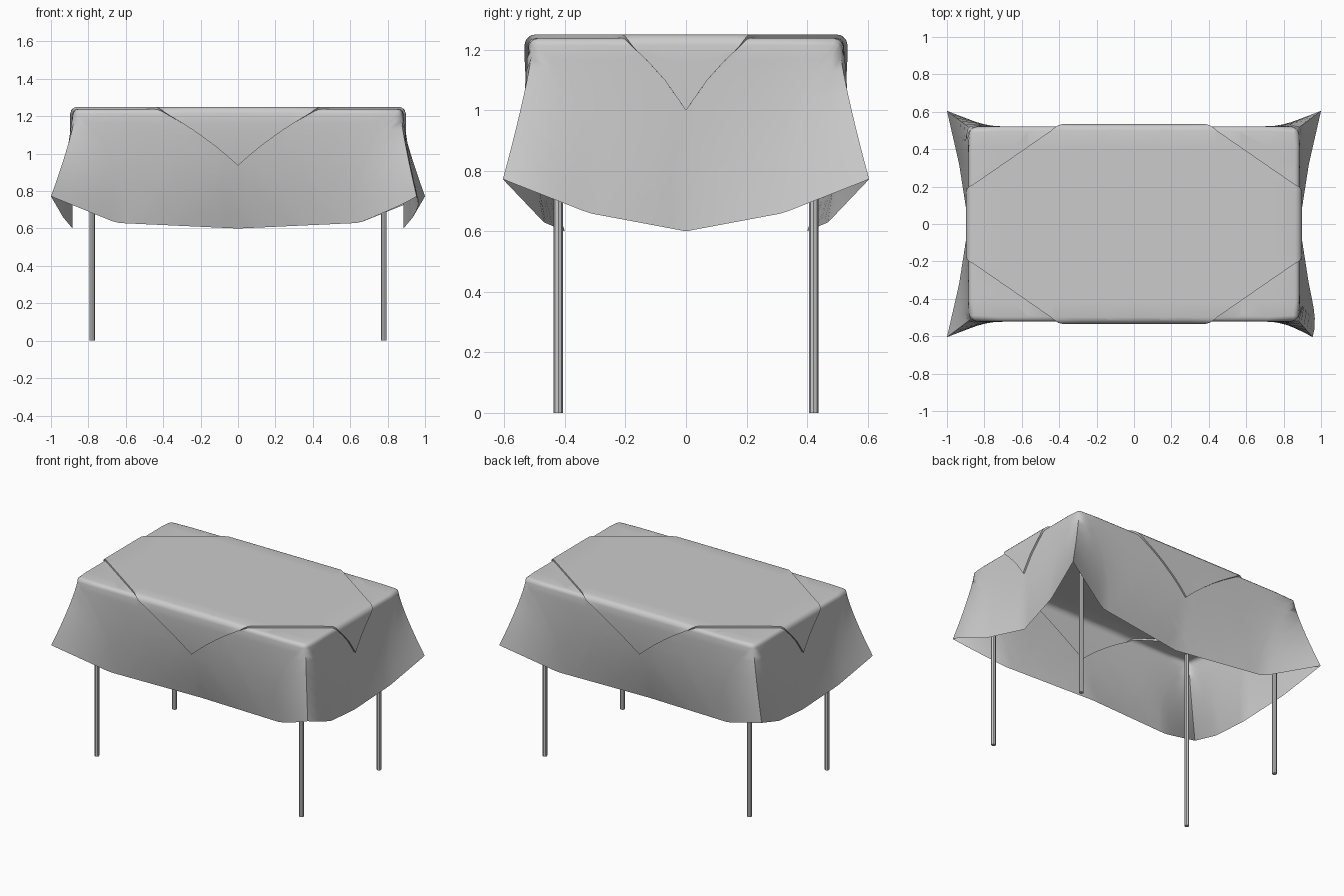
import bpy, bmesh, math
from mathutils import Vector

if "Cube" in bpy.data.objects:
    bpy.data.objects.remove(bpy.data.objects["Cube"])

HX, HY, R = 0.86, 0.497, 0.025               # flat top half sizes, edge radius
ARC = R * math.pi / 2
D, THICK = ARC + 0.6, 0.012                  # skirt length, overlay thickness
TOP = 1.25 - THICK

# hem curves: (position along side, outward distance, height)
LONG = [(0, 0.40, 0.60), (0.65, 0.47, 0.63), (1, 0.605, 0.772)]
SHORT = [(0, 0.885, 0.60), (0.53, 0.935, 0.66), (1, 1.0, 0.772)]


def hem(table, s):
    for (s0, o0, z0), (s1, o1, z1) in zip(table, table[1:]):
        if s <= s1 + 1e-6:
            t = (s - s0) / (s1 - s0)
            return o0 + (o1 - o0) * t, z0 + (z1 - z0) * t
    return table[-1][1:]


def drape(X, Y):
    """Flat cloth position to draped position."""
    ax, ay = abs(X), abs(Y)
    d = max(ax - HX, ay - HY)
    hx, hy, x, y, z, r, w, s = HX, HY, ax, ay, TOP, 0.03, 0, 0
    if d > 0:
        a = min(d / ARC, 1) * math.pi / 2
        off = R * math.sin(a)
        v = min(max(0, (d - ARC) / (D - ARC)), 1)
        w = v ** 1.25
        hx = HX + off + (1.0 - HX - R) * w
        hy = HY + off + (0.605 - HY - R) * w
        r = (0.03 + off) * (1 - v)
        fall = TOP - R * (1 - math.cos(a))
        if ay - HY >= ax - HX:
            s = min(ax / (HX + d), 1)
            o, zb = hem(LONG, s)
            x, y = s * hx, HY + off + (o - HY - R) * v ** (1.8 - 0.55 * s * s)
        else:
            s = min(ay / (HY + d), 1)
            o, zb = hem(SHORT, s)
            x, y = HX + off + (o - HX - R) * v ** (1.8 - 0.55 * s * s), s * hy
        z = fall + (zb - TOP + R) * v
    dx, dy = x - hx + r, y - hy + r
    if r > 1e-5 and dx > 0 and dy > 0:        # rounded plan corner
        k = max(dx, dy) / math.hypot(dx, dy)
        x, y = hx - r + dx * k, hy - r + dy * k
    if X > 0 and Y < 0:                       # one corner hangs closer in
        x -= 0.045 * w * s ** 8
    return Vector((math.copysign(x, X), math.copysign(y, Y), z))


# tablecloth: flat sheet, cut into a grid, draped, diamond overlay raised
bm = bmesh.new()
bm.faces.new([bm.verts.new((sx * (HX + D), sy * (HY + D), 0))
              for sx, sy in ((-1, -1), (1, -1), (1, 1), (-1, 1))])


def cut(co, no):
    bmesh.ops.bisect_plane(bm, geom=bm.verts[:] + bm.edges[:] + bm.faces[:],
                           dist=1e-5, plane_co=co, plane_no=no)


rows = [0, ARC / 3, ARC * 2 / 3, ARC, 0.09, 0.15, 0.25, 0.35, 0.45, 0.55]
for i, h in ((0, HX), (1, HY)):
    for c in [0] + [h * k / 6 for k in range(1, 6)] + [h + d for d in rows]:
        for sgn in ((1, -1) if c else (1,)):
            p = Vector((0, 0, 0)); p[i] = c * sgn
            n = Vector((0, 0, 0)); n[i] = 1
            cut(p, n)
for sx in (1, -1):
    for sy in (1, -1):
        cut((sx * HX, sy * HY, 0), (sx, -sy, 0))            # corner mitres
        cut((0, sy * 0.805, 0), (sx * 0.69, sy, 0))         # diamond edges
        cut((sx * 1.109, 0, 0), (sx * 0.9, sy, 0))

inside = []
for f in bm.faces:
    c = f.calc_center_median()
    if abs(c.y) + 0.69 * abs(c.x) < 0.805 and abs(c.y) + 0.9 * abs(c.x) < 0.998:
        inside.append(f)
for v in bm.verts:
    v.co = drape(v.co.x, v.co.y)
bm.normal_update()
ret = bmesh.ops.extrude_face_region(bm, geom=inside)
old = [f for f in inside if f.is_valid]
if old:
    bmesh.ops.delete(bm, geom=old, context='FACES')
bm.normal_update()
raised = [g for g in ret['geom'] if isinstance(g, bmesh.types.BMVert) and g.is_valid]
moves = [(v, v.normal.copy()) for v in raised]
for v, n in moves:
    v.co += n * THICK
bm.normal_update()
me = bpy.data.meshes.new("tablecloth")
bm.to_mesh(me)
bm.free()
cloth = bpy.data.objects.new("tablecloth", me)
bpy.context.collection.objects.link(cloth)
bpy.context.view_layer.objects.active = cloth
cloth.select_set(True)
bpy.ops.object.shade_smooth_by_angle(angle=math.radians(50))

# legs
for sx, nx in ((-1, "left"), (1, "right")):
    for sy, ny in ((-1, "front"), (1, "back")):
        bpy.ops.mesh.primitive_cylinder_add(vertices=8, radius=0.015, depth=1.22,
                                            location=(sx * 0.78, sy * 0.422, 0.61))
        bpy.context.object.name = f"{ny}_{nx}_leg"
